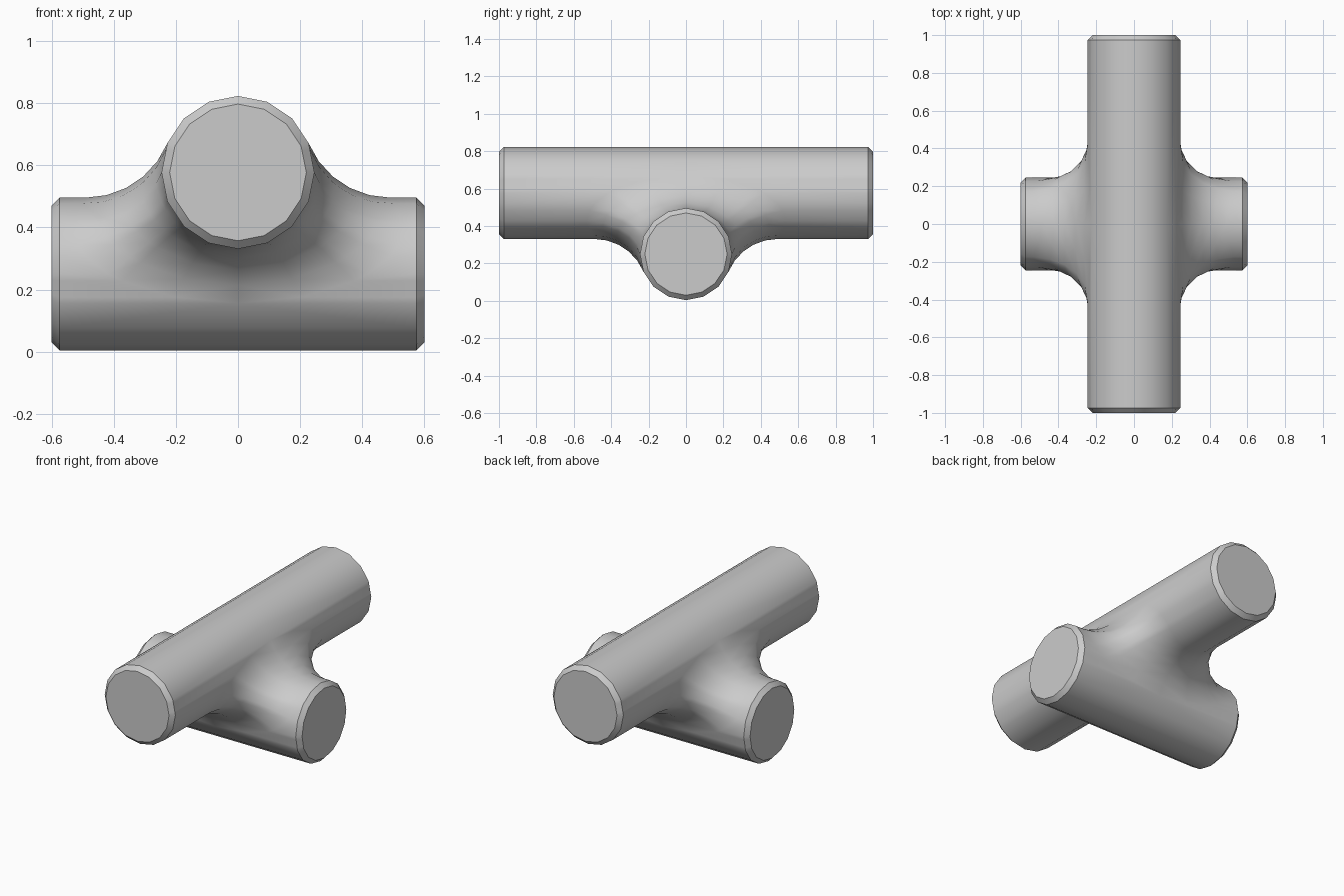
import bpy, bmesh
from math import sin, cos, asin, sqrt, pi, radians
from mathutils import Vector

default = bpy.data.objects.get("Cube")
if default:
    bpy.data.objects.remove(default, do_unlink=True)

SIDES = 16
STEP = 2 * pi / SIDES
R = 0.246                    # tube radius
UP, LOW = 0.577, 0.25        # axis heights of the long and short tube
HALF_LONG, HALF_SHORT = 1.0, 0.6
CHAMFER = 0.026
ARC_STEPS = 5
# Fillet radius that makes the blend meet the long tube one side above its axis
FILLET = (UP - LOW - R * (1 - sin(STEP))) / (1 - sin(STEP))
S = R + FILLET


def facet(angle, radius=R):
    """Horizontal and vertical offset on the sixteen-sided section."""
    off = (angle % STEP) - STEP / 2
    r = radius * cos(STEP / 2) / cos(off)
    return r * cos(angle), r * sin(angle)


def on_long(angle, y, radius=R):
    h, v = facet(angle, radius)
    return Vector((h, y, UP + v))


def on_short(angle, x, radius=R):
    h, v = facet(angle, radius)
    return Vector((x, h, LOW + v))


def long_end(angle):
    return [on_long(angle, HALF_LONG, R - CHAMFER), on_long(angle, HALF_LONG - CHAMFER)]


def short_end(angle):
    return [on_short(angle, HALF_SHORT - CHAMFER), on_short(angle, HALF_SHORT, R - CHAMFER)]


def clamp(v):
    return max(-1.0, min(1.0, v))


def blend_column(t):
    """Line from the long tube's end, round the fillet, to the short tube's end."""
    a, b = asin(clamp((t - UP) / S)), asin(clamp((t - LOW) / S))
    centre = Vector((S * cos(a), S * cos(b), t))
    start, stop = on_long(a, centre.y), on_short(b, centre.x)
    d0, d1 = (start - centre).normalized(), (stop - centre).normalized()
    turn = d0.angle(d1)
    arc = []
    for i in range(1, ARC_STEPS):
        f = i / ARC_STEPS
        d = (d0 * sin((1 - f) * turn) + d1 * sin(f * turn)) / sin(turn)
        arc.append(centre + d * FILLET)
    return long_end(a) + [start] + arc + [stop] + short_end(b)


# Quarter of the body: blended strips, then the plain top and bottom strips
heights = sorted([UP + S * sin(k * STEP) for k in range(-4, 2)]
                 + [LOW + S * sin(k * STEP) for k in range(0, 4)])
low_t, high_t = UP - S, LOW + S
heights = [low_t] + [t for t in heights if low_t + 0.005 < t < high_t - 0.005] + [high_t]
strips = [[blend_column(t) for t in heights],
          [long_end(k * STEP) + [on_long(k * STEP, 0)] for k in range(1, 5)],
          [[on_short(-k * STEP, 0)] + short_end(-k * STEP) for k in range(1, 5)]]

# Repeat the quarter on all four sides and weld
bm = bmesh.new()
for sx in (1, -1):
    for sy in (1, -1):
        for strip in strips:
            cols = [[bm.verts.new((p.x * sx, p.y * sy, p.z)) for p in c] for c in strip]
            for c0, c1 in zip(cols, cols[1:]):
                for i in range(len(c0) - 1):
                    bm.faces.new((c0[i], c0[i + 1], c1[i + 1], c1[i]))
bmesh.ops.remove_doubles(bm, verts=bm.verts, dist=0.0015)
# Flat end caps
bmesh.ops.holes_fill(bm, edges=[e for e in bm.edges if e.is_boundary], sides=0)
bmesh.ops.recalc_face_normals(bm, faces=bm.faces)

mesh = bpy.data.meshes.new("crossed_tubes")
bm.to_mesh(mesh)
bm.free()
body = bpy.data.objects.new("crossed_tubes", mesh)
bpy.context.collection.objects.link(body)

# Plain grey finish
grey = bpy.data.materials.new("plain grey")
grey.use_nodes = True
grey.diffuse_color = (0.6, 0.6, 0.6, 1)
grey.node_tree.nodes["Principled BSDF"].inputs["Base Color"].default_value = (0.6, 0.6, 0.6, 1)
mesh.materials.append(grey)

bpy.ops.object.select_all(action='DESELECT')
body.select_set(True)
bpy.context.view_layer.objects.active = body
bpy.ops.object.shade_smooth_by_angle(angle=radians(30))
